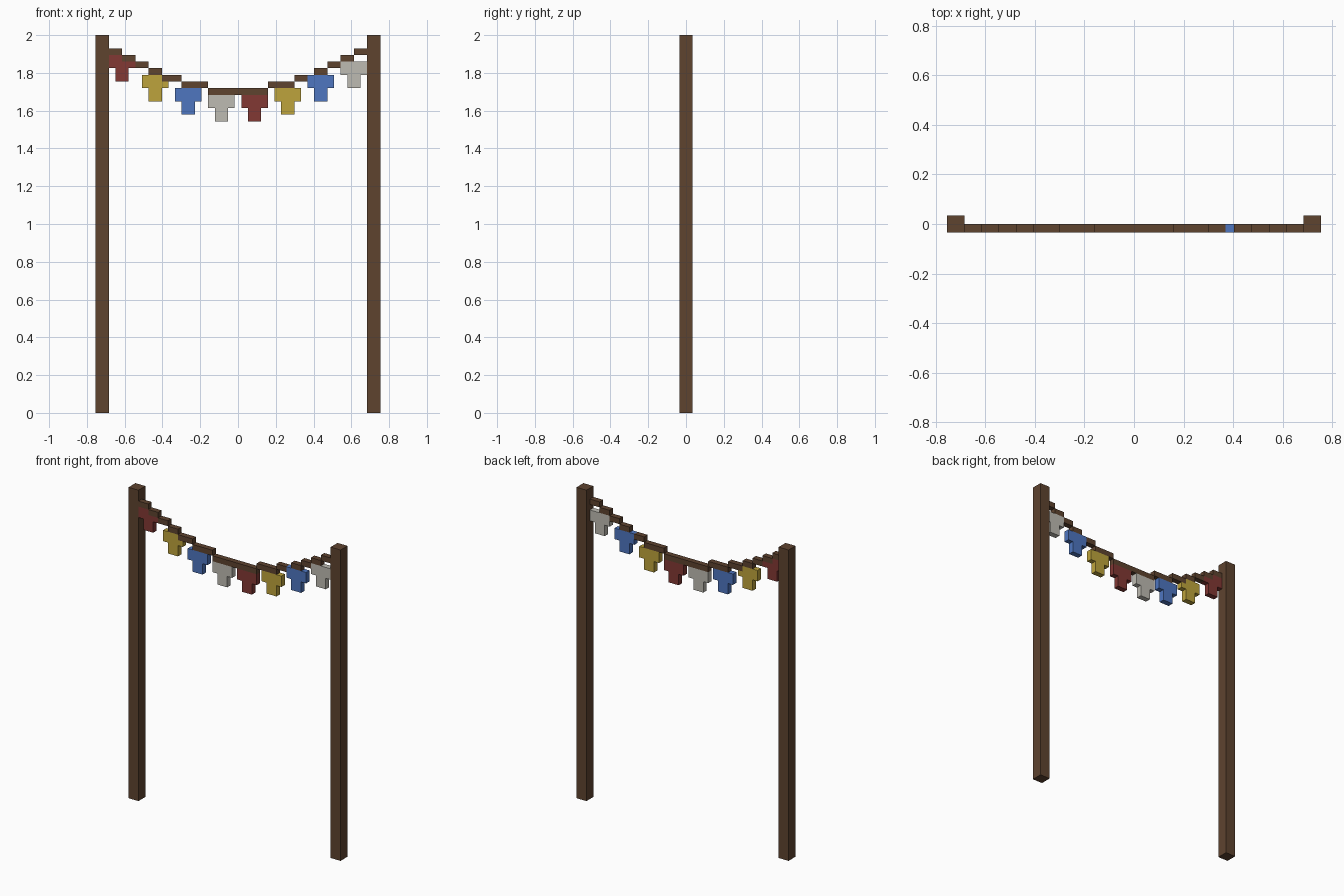
import bpy
import bmesh

if "Cube" in bpy.data.objects:
    bpy.data.objects.remove(bpy.data.objects["Cube"])

U = 2 / 57  # one block


def material(name, rgb):
    linear = [((c / 255 + 0.055) / 1.055) ** 2.4 for c in rgb] + [1]
    mat = bpy.data.materials.new(name)
    mat.use_nodes = True
    mat.diffuse_color = linear
    bsdf = mat.node_tree.nodes["Principled BSDF"]
    bsdf.inputs["Base Color"].default_value = linear
    bsdf.inputs["Roughness"].default_value = 0.9
    return mat


wood = material("brown wood", (94, 67, 47))
red = material("red cloth", (130, 56, 52))
yellow = material("yellow cloth", (190, 164, 60))
blue = material("blue cloth", (78, 118, 192))
white = material("off-white cloth", (190, 187, 178))


def extrude_outline(name, outline, y0, y1, mat):
    """Extrude a front-view outline, given in blocks, from y0 back to y1."""
    bm = bmesh.new()
    front = bm.faces.new([bm.verts.new((x * U, y0 * U, z * U)) for x, z in outline])
    back = bmesh.ops.extrude_face_region(bm, geom=[front])["geom"]
    moved = [v for v in back if isinstance(v, bmesh.types.BMVert)]
    bmesh.ops.translate(bm, verts=moved, vec=(0, (y1 - y0) * U, 0))
    bmesh.ops.recalc_face_normals(bm, faces=bm.faces)
    mesh = bpy.data.meshes.new(name)
    bm.to_mesh(mesh)
    bm.free()
    mesh.materials.append(mat)
    obj = bpy.data.objects.new(name, mesh)
    bpy.context.collection.objects.link(obj)


def box(name, x0, x1, z0, z1, y0, y1, mat):
    extrude_outline(name, [(x0, z0), (x1, z0), (x1, z1), (x0, z1)], y0, y1, mat)


# Posts
box("right_post", -21.5, -19.5, 0, 57, -1, 1, wood)
box("left_post", 19.5, 21.5, 0, 57, -1, 1, wood)

# Sagging rope: a flat middle and steps rising to each post
box("rope_middle", -4.5, 4.5, 48, 49, -1, 0, wood)
right_steps = [4.5, 8.5, 11.5, 13.5, 15.5, 17.5, 19.5]
for i, (a, b) in enumerate(zip(right_steps, right_steps[1:])):
    z = 49 + i
    box(f"rope_right_step_{i + 1}", -b, -a, z, z + 1, -1, 0, wood)
    gap = 1 if i == 1 else 0  # a shirt fills this place on the left
    box(f"rope_left_step_{i + 1}", a, b - gap, z, z + 1, -1, 0, wood)


def shirt(name, x, top, mat, notch=0):
    """T-shaped shirt, with its top corner cut away where the rope passes."""
    outline = [(x + 1, top - 4), (x + 3, top - 4), (x + 3, top - 2), (x + 4, top - 2)]
    if notch:
        outline += [(x + 4, top - 1), (x + 4 - notch, top - 1), (x + 4 - notch, top)]
    else:
        outline += [(x + 4, top)]
    outline += [(x, top), (x, top - 2), (x + 1, top - 2)]
    extrude_outline(name, outline, -1, 0, mat)


# Shirts, from the right post to the left post
shirts = [
    ("red", -19.5, 54, red, 2),
    ("yellow", -14.5, 51, yellow, 1),
    ("blue", -9.5, 49, blue, 0),
    ("white", -4.5, 48, white, 0),
    ("red", 0.5, 48, red, 0),
    ("yellow", 5.5, 49, yellow, 0),
    ("blue", 10.5, 51, blue, 0),
    ("white", 15.5, 53, white, 0),
]
for colour, x, top, mat, notch in shirts:
    side = "right" if x < 0 else "left"
    shirt(f"{side}_{colour}_shirt", x, top, mat, notch)
